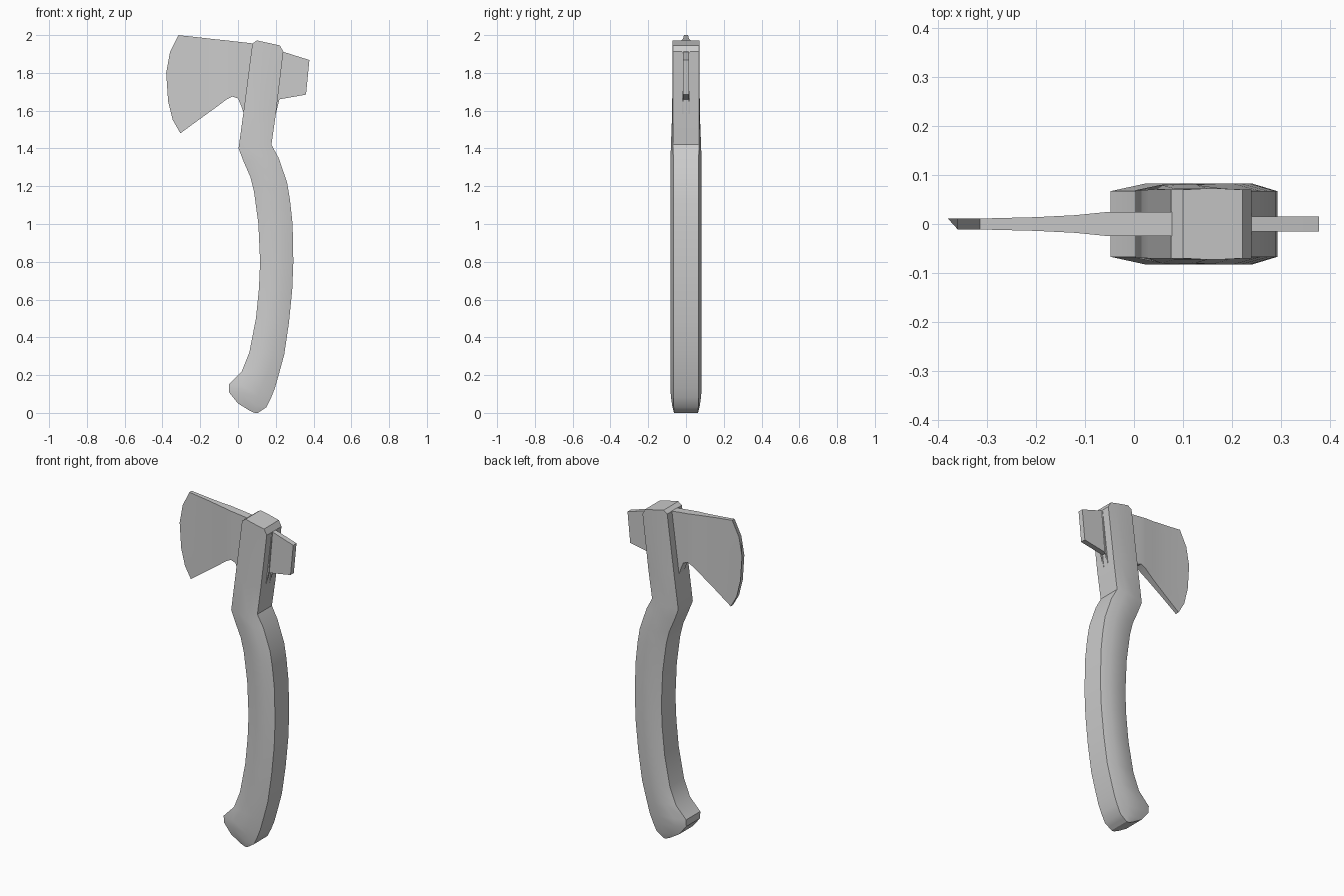
import bpy, bmesh, math


def loft(name, rings):
    """Skin a list of equal-length closed rings and cap both ends."""
    bm = bmesh.new()
    vs = [[bm.verts.new(p) for p in r] for r in rings]
    n = len(vs[0])
    for a, b in zip(vs, vs[1:]):
        for i in range(n):
            j = (i + 1) % n
            bm.faces.new((a[i], a[j], b[j], b[i]))
    bm.faces.new(vs[0][::-1])
    bm.faces.new(vs[-1])
    bmesh.ops.recalc_face_normals(bm, faces=bm.faces)
    me = bpy.data.meshes.new(name)
    bm.to_mesh(me)
    bm.free()
    ob = bpy.data.objects.new(name, me)
    bpy.context.collection.objects.link(ob)
    bpy.ops.object.select_all(action='DESELECT')
    bpy.context.view_layer.objects.active = ob
    ob.select_set(True)
    bpy.ops.object.shade_smooth_by_angle(angle=math.radians(30))
    return ob


# Handle: left x, z, right x, z, half depth at the edges and at the middle
rows = [
    (0.10, 1.972, 0.222, 1.945, .070, .072), (0.076, 1.955, 0.24, 1.912, .070, .072),
    (0.03, 1.60, 0.20, 1.58, .070, .073), (0.003, 1.40, 0.177, 1.42, .069, .080),
    (0.03, 1.33, 0.215, 1.35, .067, .082), (0.065, 1.25, 0.26, 1.22, .067, .083),
    (0.085, 1.17, 0.275, 1.13, .067, .083), (0.108, 1.00, 0.289, 1.00, .067, .083),
    (0.117, 0.80, 0.293, 0.80, .067, .083), (0.111, 0.66, 0.287, 0.65, .067, .083),
    (0.095, 0.50, 0.27, 0.48, .067, .083), (0.06, 0.32, 0.245, 0.31, .067, .083),
    (0.02, 0.22, 0.215, 0.20, .067, .083), (-0.048, 0.15, 0.195, 0.13, .067, .083),
    (-0.048, 0.11, 0.175, 0.08, .066, .080), (0.00, 0.05, 0.15, 0.03, .065, .073),
    (0.06, 0.013, 0.125, 0.013, .064, .067), (0.088, 0.0, 0.105, 0.0, .063, .064),
]
rings = []
for lx, lz, rx, rz, e, m in rows:
    sec = [(0, e), (.3, m), (.7, m), (1, e)]
    pts = [(lx + (rx - lx) * t, -y, lz + (rz - lz) * t) for t, y in sec]
    rings.append(pts + [(x, -y, z) for x, y, z in reversed(pts)])
loft("handle", rings)

# Blade: curved cutting edge, then straight columns thickening to the handle
edge = [(-.305, 1.48), (-.345, 1.55), (-.37, 1.65), (-.38, 1.80), (-.36, 1.91), (-.315, 2.0)]
fracs = [0, .13, .33, .62, .83, 1]
cols = [(-.30, 1.484, 1.998, .0115), (-.20, 1.557, 1.987, .014), (-.12, 1.615, 1.978, .018),
        (-.06, 1.66, 1.972, .024), (-.03, 1.675, 1.968, .025), (0, 1.665, 1.965, .025),
        (.015, 1.63, 1.963, .025), (.027, 1.595, 1.962, .025), (.10, 1.595, 1.953, .025)]
fronts = [[(x, -.011, z) for x, z in edge]]
for x, lo, hi, w in cols:
    fronts.append([(x, -w, lo + (hi - lo) * t) for t in fracs])
loft("blade", [f + [(x, -y, z) for x, y, z in reversed(f)] for f in fronts])


def plate(name, profile, w):
    return loft(name, [[(x, y, z) for x, z in profile] for y in (-w, w)])


# Poll block behind the handle and the thin lug it grows from
plate("poll", [(.15, 1.935), (.238, 1.912), (.378, 1.868), (.36, 1.685), (.219, 1.66), (.15, 1.65)], .0155)
for i, s in enumerate((-1, 1)):
    prof = [(.17, 1.905), (.241, 1.912), (.219, 1.66), (.195, 1.56), (.15, 1.56)]
    loft(f"poll_lug_{i}", [[(x, s * y, z) for x, z in prof] for y in (.014, .022)])
